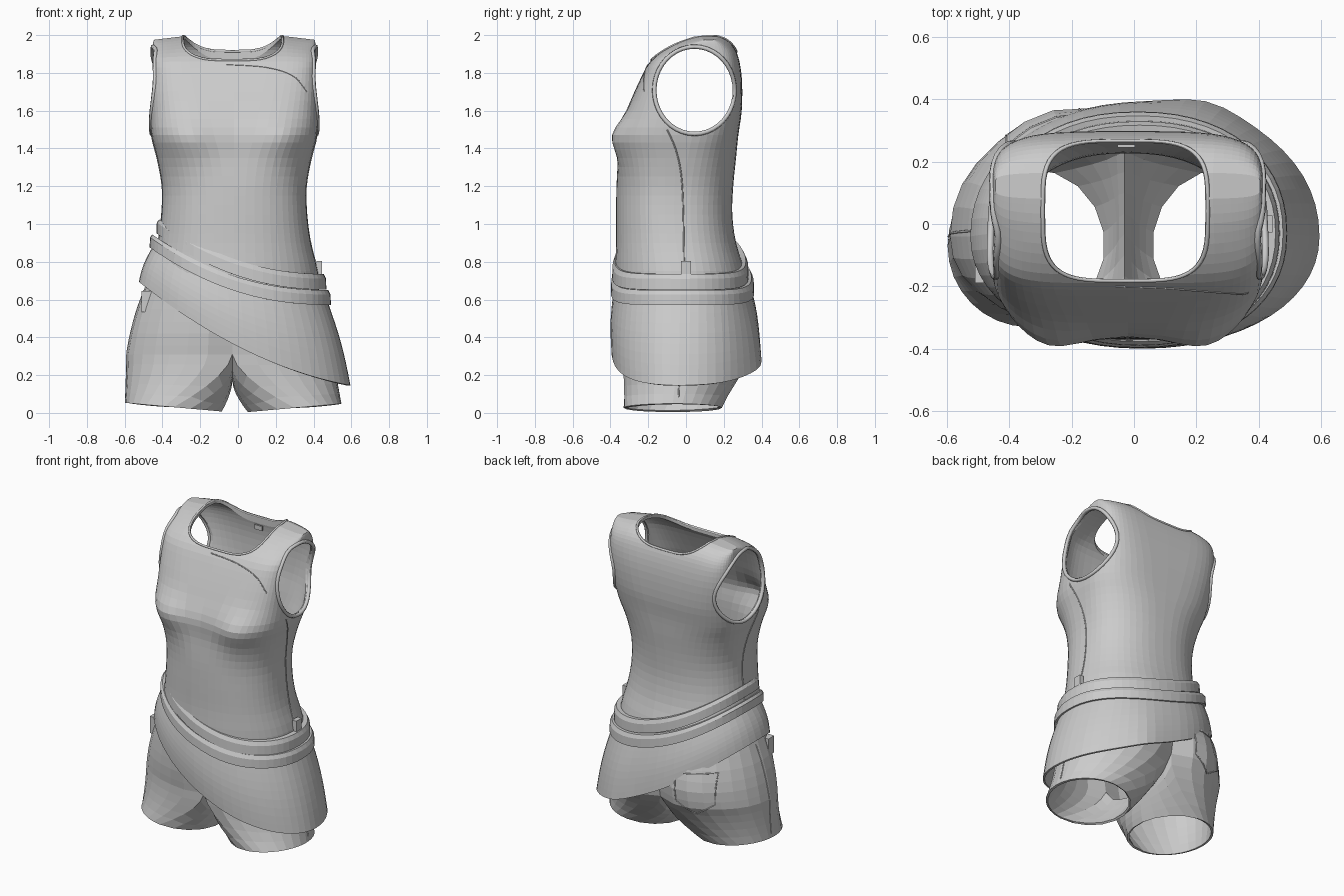
import bpy, bmesh
from math import sin, cos, pi, exp
from mathutils import Vector
from mathutils.bvhtree import BVHTree

cube = bpy.data.objects.get("Cube")
if cube:
    bpy.data.objects.remove(cube, do_unlink=True)

cloth = bpy.data.materials.new("light_grey_cloth")
cloth.use_nodes = True
grey = (0.6, 0.6, 0.6, 1)
cloth.diffuse_color = grey
cloth.node_tree.nodes["Principled BSDF"].inputs["Base Color"].default_value = grey
SEG = 56


def spow(v, n):
    return (1 if v >= 0 else -1) * abs(v) ** (2 / n)


def oval(a, cx, hw, front, back, n, mid=None):
    """Point of a rounded outline at angle a, widest at y = mid."""
    if mid is None:
        mid = (front + back) / 2
    reach = back - mid if sin(a) > 0 else mid - front
    return cx + hw * spow(cos(a), n), mid + reach * spow(sin(a), n)


def ring(cx, hw, front, back, n, height, mid=None):
    """Closed outline; height is a function of x."""
    pts = [oval(2 * pi * i / SEG, cx, hw, front, back, n, mid) for i in range(SEG)]
    return [Vector((x, y, height(x))) for x, y in pts]


def smooth_rows(rows, steps):
    """Pass a soft curve through the rows of a profile table."""
    out = []
    for i in range(len(rows) - 1):
        a, b, c, d = (rows[max(0, min(len(rows) - 1, i + k))] for k in (-1, 0, 1, 2))
        for s in range(steps):
            t = s / steps
            out.append([q + t / 2 * (r - p + t * (2 * p - 5 * q + 4 * r - w + t * (3 * (q - r) + w - p)))
                        for p, q, r, w in zip(a, b, c, d)])
    return out + [list(rows[-1])]


def loft(bm, rings, closed=True):
    rows = [[bm.verts.new(p) for p in r] for r in rings]
    for lo, hi in zip(rows, rows[1:]):
        n = len(lo)
        for i in range(n if closed else n - 1):
            j = (i + 1) % n
            bm.faces.new((lo[i], lo[j], hi[j], hi[i]))
    return rows


def finish(name, bm, thick=0.0):
    bmesh.ops.remove_doubles(bm, verts=bm.verts, dist=0.0005)
    bmesh.ops.recalc_face_normals(bm, faces=bm.faces)
    tree = BVHTree.FromBMesh(bm)
    mesh = bpy.data.meshes.new(name)
    bm.to_mesh(mesh)
    bm.free()
    mesh.materials.append(cloth)
    ob = bpy.data.objects.new(name, mesh)
    bpy.context.collection.objects.link(ob)
    if thick:
        mod = ob.modifiers.new("thickness", "SOLIDIFY")
        mod.thickness = thick
        mod.offset = -1
    return ob, tree


def tube(name, tree, starts, direction, radius, cyclic=False):
    """Piping laid on a surface by casting points onto it."""
    hits = [tree.ray_cast(Vector(p), Vector(direction))[0] for p in starts]
    hits = [h for h in hits if h]
    curve = bpy.data.curves.new(name, "CURVE")
    curve.dimensions = "3D"
    curve.bevel_depth = radius
    curve.bevel_resolution = 1
    line = curve.splines.new("POLY")
    line.points.add(len(hits) - 1)
    for p, h in zip(line.points, hits):
        p.co = (*h, 1)
    line.use_cyclic_u = cyclic
    curve.materials.append(cloth)
    bpy.context.collection.objects.link(bpy.data.objects.new(name, curve))


def box(name, center, size):
    bm = bmesh.new()
    bmesh.ops.create_cube(bm, size=1)
    for v in bm.verts:
        v.co = Vector(center) + Vector(a * b for a, b in zip(v.co, size))
    finish(name, bm)


# Sleeveless top: height, half width, front, back, squareness
MID = -0.02
profile = [(0.62, 0.45, -0.37, 0.32, 2.2), (0.75, 0.442, -0.375, 0.31, 2.2),
           (0.9, 0.405, -0.37, 0.265, 2.3), (1.05, 0.385, -0.37, 0.245, 2.35),
           (1.2, 0.382, -0.368, 0.25, 2.4), (1.35, 0.408, -0.36, 0.265, 2.6),
           (1.47, 0.438, -0.36, 0.277, 3.1), (1.6, 0.443, -0.315, 0.295, 3.6),
           (1.75, 0.441, -0.25, 0.297, 4.4), (1.86, 0.437, -0.19, 0.283, 5),
           (1.93, 0.434, -0.1, 0.258, 5), (1.975, 0.43, 0, 0.215, 5),
           (1.995, 0.425, 0.08, 0.165, 5)]
rings = []
for z, hw, front, back, n in smooth_rows(profile, 3):
    r = ring(MID, hw, front, back, n, lambda x: z)
    for p in r:
        side = abs(p.x - MID)
        if p.y < 0:     # bust
            spread = 0.1 if z > 1.46 else 0.15
            p.y -= 0.05 * exp(-((side - 0.26) / 0.13) ** 2 - ((z - 1.46) / spread) ** 2)
        if z > 1.85:    # shoulder slope
            p.z -= 0.12 * max(0, side - 0.26) * min(1, (z - 1.85) / 0.1)
    rings.append(r)
bm = bmesh.new()
top = loft(bm, rings)[-1]
for i in range(SEG // 2):
    ids = dict.fromkeys((i, i + 1, SEG - i - 1, (SEG - i) % SEG))
    bm.faces.new([top[k] for k in ids])
shirt, shirt_tree = finish("tank_top", bm, 0.018)


def arm_outline(grow):
    return [(0.045 + (0.207 + grow) * cos(a), 1.708 + (0.225 + grow) * sin(a))
            for a in (2 * pi * i / 40 for i in range(40))]


def cutter(name, lower, upper):
    bm = bmesh.new()
    for row in loft(bm, [lower, upper]):
        bm.faces.new(row)
    return finish(name, bm)[0]


# Neck and arm openings
neck = [oval(2 * pi * i / SEG, -0.028, 0.257, -0.178, 0.262, 3.8) for i in range(SEG)]
cutters = [cutter("neck_cutter", [Vector((x, y, 1.8)) for x, y in neck],
                  [Vector((x, y, 2.2)) for x, y in neck]),
           cutter("arm_cutter", [Vector((-1, y, z)) for y, z in arm_outline(0)],
                  [Vector((1, y, z)) for y, z in arm_outline(0)])]
for c in cutters:
    mod = shirt.modifiers.new("opening", "BOOLEAN")
    mod.operation = "DIFFERENCE"
    mod.solver = "EXACT"
    mod.object = c
bpy.context.view_layer.objects.active = shirt
for mod in list(shirt.modifiers):
    bpy.ops.object.modifier_apply(modifier=mod.name)
for c in cutters:
    bpy.data.objects.remove(c, do_unlink=True)

# Bound edges and seams of the top
tube("neck_trim", shirt_tree, [(-0.028 + (x + 0.028) * 1.03, 0.042 + (y - 0.042) * 1.02, 3)
                               for x, y in neck], (0, 0, -1), 0.007, True)
for s, side in ((1, "left"), (-1, "right")):
    tube(side + "_armhole_trim", shirt_tree, [(2 * s, y, z) for y, z in arm_outline(0.006)],
         (-s, 0, 0), 0.012, True)
    seam = [(2 * s, -0.1, 1.5), (2 * s, -0.05, 1.38), (2 * s, -0.02, 1.2), (2 * s, -0.01, 0.8)]
    tube(side + "_side_seam", shirt_tree, smooth_rows(seam, 8), (-s, 0, 0), 0.004)
chest = [(-0.06, -2, 1.845), (0.15, -2, 1.83), (0.29, -2, 1.785), (0.365, -2, 1.7)]
tube("chest_seam", shirt_tree, smooth_rows(chest, 8), (0, 1, 0), 0.003)
box("neck_label", (-0.025, 0.25, 1.85), (0.055, 0.01, 0.03))


# Slanted belts
def slant(base, rise):
    return lambda x: base + rise * max(0, (0.48 - x) / 0.92) ** 2.2


def belt(name, top_z, bottom_z, rise, cx, hw, front, back):
    bm = bmesh.new()
    rows = []
    for t, out in ((0, -0.045), (0, -0.008), (0.3, 0.004), (1, 0.006), (1, -0.03)):
        z = bottom_z + (top_z - bottom_z) * (1 - t)
        rows.append(ring(cx, hw + out, front - out, back + out, 2.2, slant(z, rise), -0.03))
    loft(bm, rows)
    finish(name, bm, 0.008)


belt("upper_belt", 0.735, 0.652, 0.305, 0.018, 0.444, -0.385, 0.325)
belt("lower_belt", 0.65, 0.572, 0.285, 0.012, 0.474, -0.392, 0.355)
box("belt_loop", (0.43, 0.0, 0.75), (0.03, 0.055, 0.11))


# Wrap skirt with a diagonal hem
def hem(x):
    t = (0.6 - x) / 1.12
    return 0.145 + 0.2 * t + 0.345 * t * t


upper = ring(0.012, 0.464, -0.38, 0.345, 2.2, slant(0.585, 0.285), -0.03)
lower = ring(0.035, 0.56, -0.395, 0.392, 2.1, hem, -0.04)
for p in lower:
    if p.y > 0:
        p.y += 0.025 * exp(-((p.x - 0.24) / 0.13) ** 2)
bm = bmesh.new()
rows = []
for k in range(9):
    t = k / 8
    bulge = sin(pi * t)
    rows.append([a.lerp(b, t) + Vector((0.024 * bulge * a.x, 0.03 * bulge * a.y, 0))
                 for a, b in zip(upper, lower)])
loft(bm, rows)
finish("wrap_skirt", bm, 0.012)

# Shorts: hip rows, then each leg from the crotch line to its hem
hips = [(0.85, 0.40, -0.34, 0.25, 2.2), (0.7, 0.44, -0.36, 0.31, 2.2), (0.55, 0.495, -0.36, 0.355, 2.2),
        (0.42, 0.53, -0.355, 0.375, 2.2), (0.31, 0.55, -0.34, 0.36, 2.2)]
HALF, INNER, SPLIT = 16, 9, -0.03
bm = bmesh.new()
for s, leg_x, leg_w in ((-1, -0.34, 0.258), (1, 0.298, 0.25)):
    rows = []
    for z, hw, front, back, n in smooth_rows(hips, 2):
        row = []
        for i in range(HALF + 1):
            x, y = oval(-pi / 2 + pi * i / HALF, 0, hw, front, back, n, -0.04)
            low = max(0, min(1, (0.7 - z) / 0.3))
            cleft = 0.05 * exp(-(x / 0.07) ** 2) * low
            y -= cleft * (1 if y > 0 else -0.6)
            if y > 0:   # seat
                y += 0.022 * low * exp(-((x - 0.26) / 0.12) ** 2)
            row.append(Vector((SPLIT - 0.01 * min(1, x * 4) + s * x, y, z)))
        rows.append(row)
    loft(bm, rows, closed=False)
    start = list(rows[-1])
    first, last = start[0], start[-1]
    for j in range(1, INNER):
        t = j / INNER
        p = last.lerp(first, t)
        p.z -= 0.145 * sin(pi * t) ** 0.5
        start.append(p)
    end = []
    for i in range(HALF + INNER):
        a = -pi / 2 + pi * i / HALF if i <= HALF else pi / 2 + pi * (i - HALF) / INNER
        x = leg_x + s * leg_w * cos(a)
        end.append(Vector((x, -0.07 + 0.26 * sin(a), 0.005 + 0.09 * max(0, abs(x) - 0.06))))
    leg_rows = []
    for k in range(6):
        t = k / 5
        row = [a.lerp(b, t) for a, b in zip(start, end)]
        for p, a, b in zip(row, start, end):    # fuller inner thigh
            p.x = a.x + (b.x - a.x) * t ** 1.6
        leg_rows.append(row)
    loft(bm, leg_rows)
shorts, shorts_tree = finish("shorts", bm, 0.014)

# Shorts seams, back pockets and hip tag
for s, side in ((1, "left"), (-1, "right")):
    seam = [(2 * s, -0.04, 0.08), (2 * s, -0.03, 0.3), (2 * s, -0.02, 0.65)]
    tube(side + "_leg_seam", shorts_tree, smooth_rows(seam, 10), (-s, 0, 0), 0.004)
    pocket = [(-0.03 + s * u, 2, z) for u, z in ((0.14, 0.52), (0.38, 0.54), (0.38, 0.34), (0.27, 0.27), (0.15, 0.34))]
    outline = [Vector(a).lerp(Vector(b), k / 6) for a, b in zip(pocket, pocket[1:] + pocket[:1]) for k in range(6)]
    tube(side + "_back_pocket", shorts_tree, outline, (0, -1, 0), 0.004, True)
box("hip_tag", (-0.475, -0.16, 0.59), (0.07, 0.06, 0.11))
